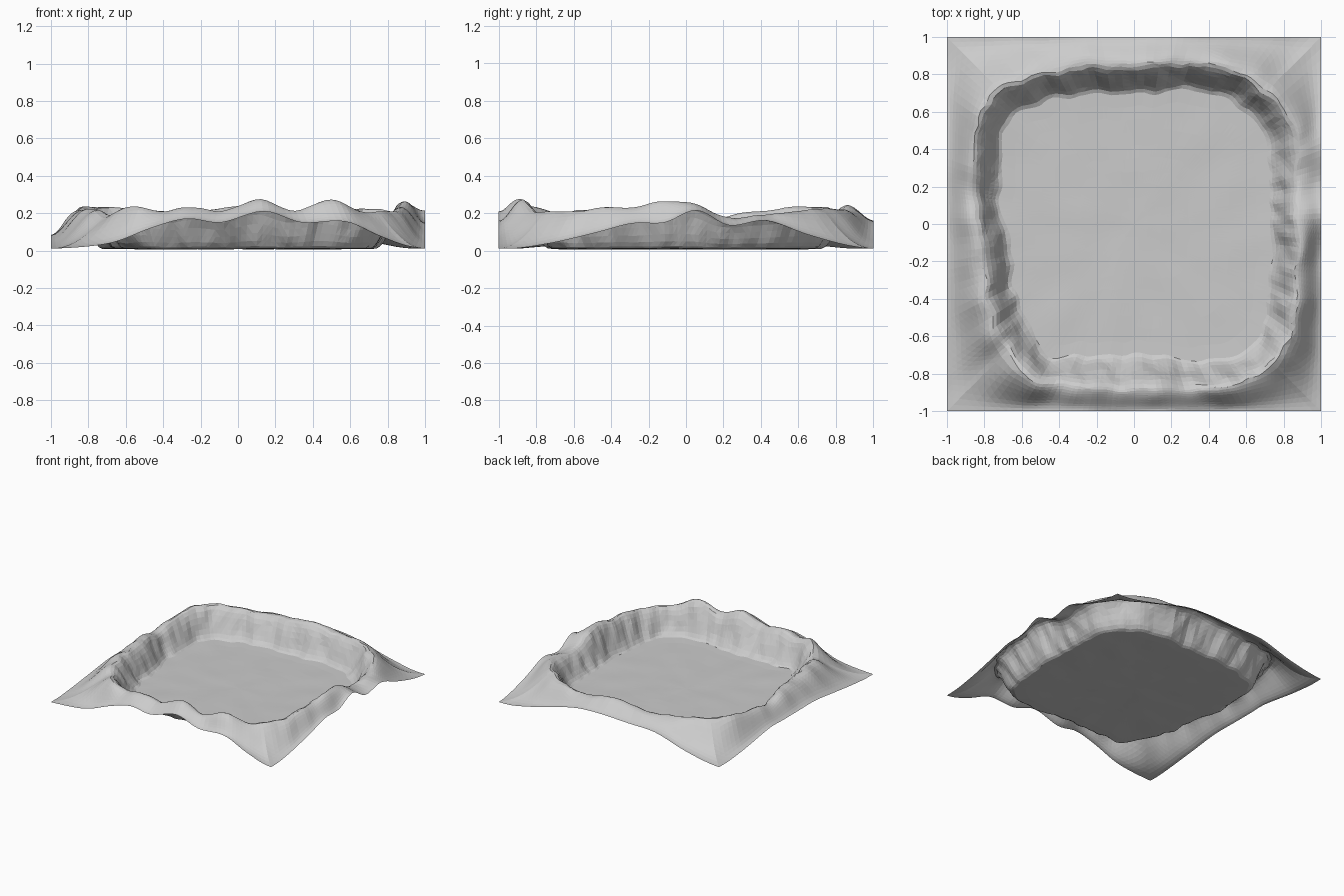
import bpy, bmesh, math
from mathutils import Vector, noise

if "Cube" in bpy.data.objects:
    bpy.data.objects.remove(bpy.data.objects["Cube"])

# Crest of the rim, counter-clockwise: (x, y, crest height, height at the outer square edge)
RIGHT = [(.74, -.74, .22, .01), (.83, -.6, .215, .04), (.86, -.4, .235, .10), (.87, -.25, .24, .145),
         (.88, -.1, .265, .15), (.87, .05, .25, .215), (.87, .2, .18, .135), (.88, .38, .19, .16),
         (.84, .56, .21, .08)]
BACK = [(.71, .71, .235, .01), (.57, .81, .23, .05), (.3, .86, .21, .14), (.1, .85, .24, .16),
        (-.15, .85, .22, .15), (-.35, .83, .21, .14), (-.55, .79, .23, .06)]
LEFT = [(-.72, .72, .24, .01), (-.83, .57, .235, .03), (-.86, .3, .20, .08), (-.86, .15, .18, .08),
        (-.84, 0, .22, .08), (-.81, -.2, .22, .08), (-.78, -.4, .22, .05), (-.74, -.58, .22, .02)]
FRONT = [(-.68, -.68, .20, .01), (-.56, -.82, .25, .04), (-.4, -.86, .21, .12), (-.24, -.87, .235, .17),
         (-.08, -.88, .21, .15), (.12, -.88, .28, .21), (.3, -.88, .21, .15), (.5, -.87, .28, .155),
         (.64, -.82, .215, .07)]
CREST = RIGHT + BACK + LEFT + FRONT
STEPS = 6
FLOOR_Z = .008


def spline(points, steps):
    """Closed Catmull-Rom through points of any dimension."""
    out, n = [], len(points)
    for i in range(n):
        a, b, c, d = (Vector(points[(i + k) % n]) for k in (-1, 0, 1, 2))
        for s in range(steps):
            t = s / steps
            out.append(b + (c - a) * t / 2 + (2 * a - 5 * b + 4 * c - d) * t * t / 2
                       + (3 * b - a - 3 * c + d) * t ** 3 / 2)
    return out


def rough(x, y, scale, amount, seed=0):
    return noise.noise(Vector((x * scale, y * scale, seed))) * amount


def column(p):
    """Radial strip of points: floor, inner wall, crest, outer slope, edge."""
    x, y, h, e = p
    e = max(e, .01)
    h += rough(x, y, 8, .012, 3)
    crest = Vector((x, y)) * (1 + rough(x, y, 9, .02, 7))
    foot = crest * (1 - (.16 + rough(x, y, 5, .05)) / crest.length)
    edge = Vector((x, y)) / max(abs(x), abs(y))
    diagonal = (edge.length - 1) / .4142        # 0 mid-side, 1 at a corner
    power = 1.2 - .6 * diagonal                 # full on the sides, hollow at the corners
    pts = []
    for i in range(1, 11):                      # floor
        q = foot * (i / 10)
        pts.append((q.x, q.y, FLOOR_Z + rough(q.x, q.y, 5, .005)))
    for i in range(1, 9):                       # inner wall
        t = i / 8
        q = foot.lerp(crest, t)
        k = (1 - math.cos(math.pi * t)) / 2
        q = q * (1 + rough(q.x, q.y, 14, .016, k))
        pts.append((q.x, q.y, FLOOR_Z + (h - FLOOR_Z) * k))
    for i in range(1, 11):                      # outer slope
        t = i / 10
        q = crest.lerp(edge, t)
        k = (1 + math.cos(math.pi * t ** power)) / 2
        z = e + (h - e) * k + rough(q.x, q.y, 9, .02) * k * (1 - t)
        pts.append((q.x, q.y, z))
    return pts


# Terrain sheet: basin floor with a raised rim
bm = bmesh.new()
columns = [[bm.verts.new(v) for v in column(p)] for p in spline(CREST, STEPS)]
center = bm.verts.new((0, 0, FLOOR_Z))
for i, a in enumerate(columns):
    b = columns[(i + 1) % len(columns)]
    bm.faces.new((center, a[0], b[0]))
    for j in range(len(a) - 1):
        bm.faces.new((a[j], a[j + 1], b[j + 1], b[j]))
# Soften the rim and corners while the outer edge stays put
inner = [v for v in bm.verts if not v.is_boundary]
for _ in range(3):
    bmesh.ops.smooth_vert(bm, verts=inner, factor=.4, use_axis_z=True)
bmesh.ops.triangulate(bm, faces=bm.faces[:])
mesh = bpy.data.meshes.new("basin_terrain")
bm.to_mesh(mesh)
bm.free()
terrain = bpy.data.objects.new("basin_terrain", mesh)
bpy.context.collection.objects.link(terrain)
